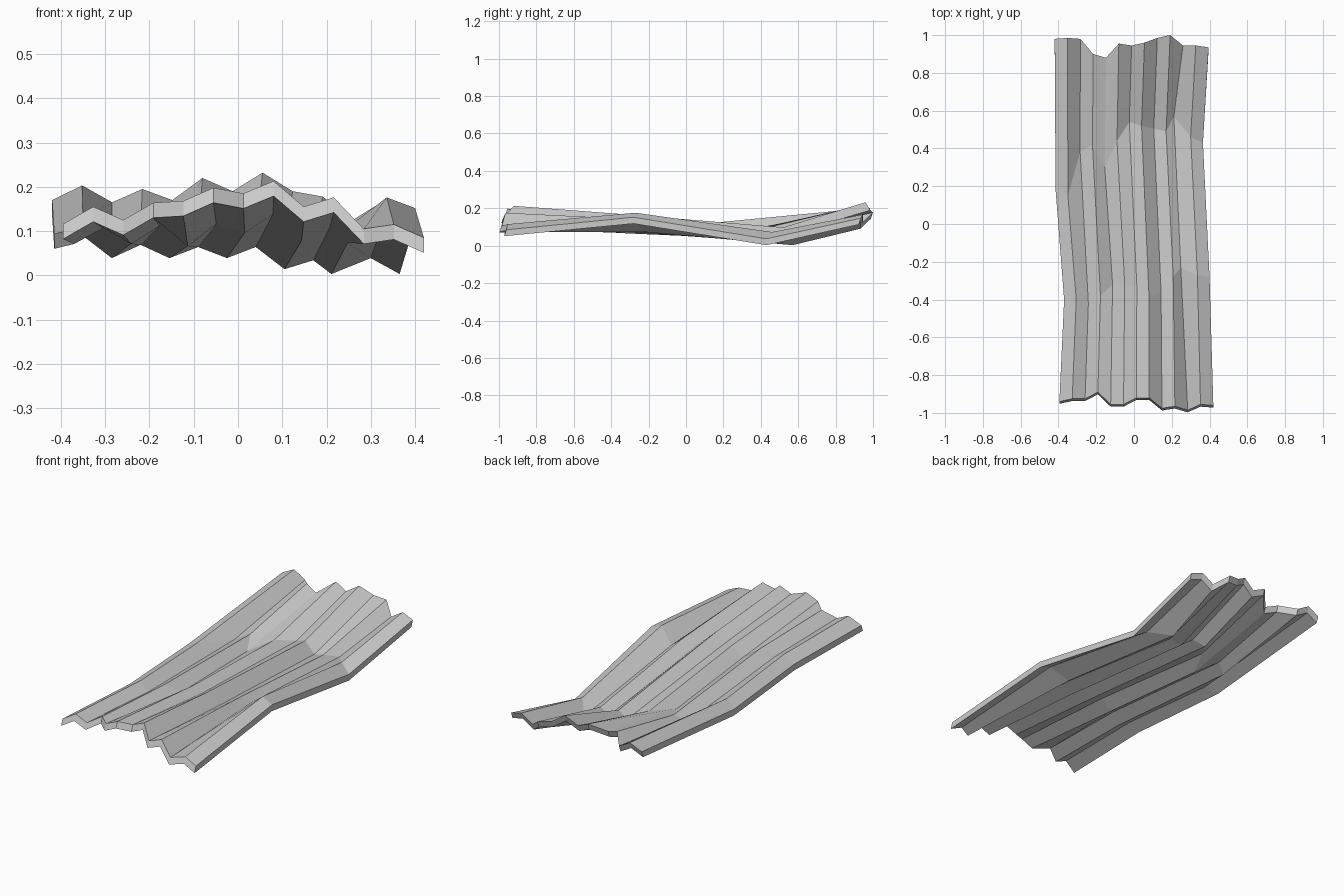
import bpy, bmesh

THICK = 0.034   # vertical sheet thickness
LEAN = 0.012    # how far the underside leans forward at the cut ends

# Four creased cross-sections, front to back:
# left x, right x, end lean, ridge 10 sideways nudge, y of each fold, height of each fold
sections = [
    (-0.395, 0.42, LEAN, 0.0,
     [-.94, -.925, -.925, -.89, -.955, -.955, -.92, -.92, -.975, -.965, -.985, -.955, -.96],
     [.116, .155, .125, .164, .168, .198, .185, .213, .155, .176, .105, .115, .085]),
    (-0.37, 0.40, 0.0, -0.024,
     [-.40, -.40, -.42, -.38, -.32, -.32, -.33, -.38, -.36, -.28, -.23, -.27, -.28],
     [.105, .14, .105, .145, .10, .15, .13, .172, .112, .142, .108, .176, .152]),
    (-0.415, 0.365, 0.0, -0.024,
     [.18, .15, .38, .42, .30, .44, .54, .52, .505, .49, .57, .46, .43],
     [.094, .123, .073, .103, .073, .098, .073, .098, .048, .068, .037, .073, .037]),
    (-0.42, 0.395, LEAN, 0.0,
     [.98, .985, .98, .90, .88, .955, .945, .96, .985, 1.0, .945, .945, .935],
     [.17, .203, .165, .195, .17, .22, .19, .232, .19, .178, .125, .167, .147]),
]

bm = bmesh.new()


def add_row(section, under):
    """One folded cross-section, either the top skin or the underside."""
    x0, x1, lean, nudge, ys, zs = section
    n = len(ys) - 1
    return [bm.verts.new((x0 + (x1 - x0) * i / n + (nudge if i == 10 else 0),
                          y - lean * under, z - THICK * under))
            for i, (y, z) in enumerate(zip(ys, zs))]


def bridge(a, b):
    """Quads between two neighbouring loops."""
    for i in range(len(a) - 1):
        bm.faces.new((a[i], a[i + 1], b[i + 1], b[i]))


top = [add_row(s, 0) for s in sections]
low = [add_row(s, 1) for s in sections]

# top and bottom skins
for skin in (top, low):
    for a, b in zip(skin, skin[1:]):
        bridge(a, b)

# front and back cut ends, then the two long edges
for r in (0, -1):
    bridge(top[r], low[r])
for c in (0, -1):
    bridge([row[c] for row in top], [row[c] for row in low])

bmesh.ops.recalc_face_normals(bm, faces=bm.faces)
mesh = bpy.data.meshes.new("corrugated_sheet")
bm.to_mesh(mesh)
bm.free()
sheet = bpy.data.objects.new("corrugated_sheet", mesh)
bpy.context.collection.objects.link(sheet)
